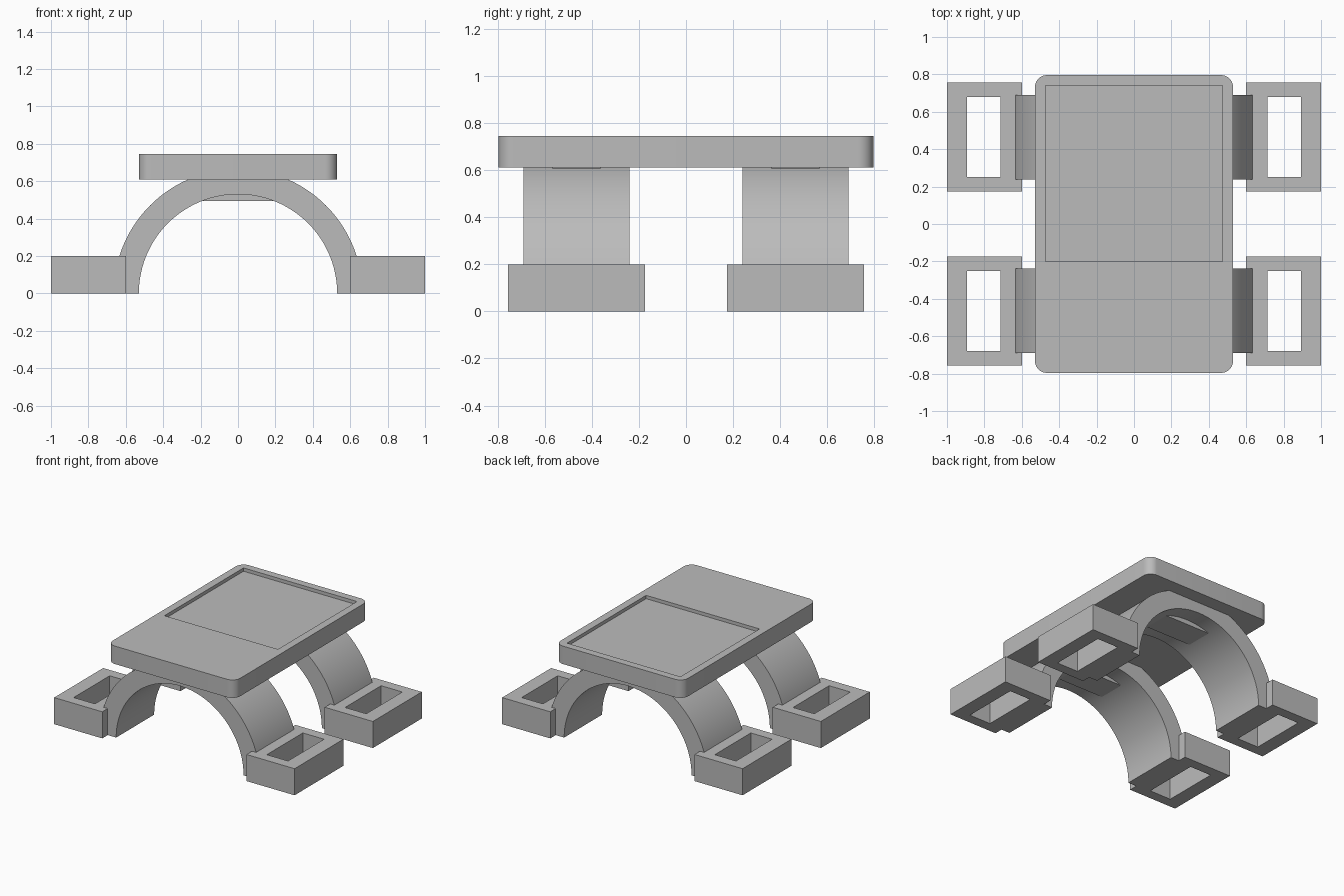
import bpy, bmesh
from math import sin, cos, pi, radians
from mathutils import Vector

cube = bpy.data.objects.get("Cube")
if cube:
    bpy.data.objects.remove(cube, do_unlink=True)

GREY = (0.5, 0.5, 0.5, 1)
grey = bpy.data.materials.new("plain grey")
grey.use_nodes = True
grey.diffuse_color = GREY
grey.node_tree.nodes["Principled BSDF"].inputs["Base Color"].default_value = GREY


def solid(name, points, faces, depth, smooth=False):
    """Extrude flat faces along the depth vector into a closed part."""
    bm = bmesh.new()
    verts = [bm.verts.new(p) for p in points]
    base = [bm.faces.new([verts[i] for i in f]) for f in faces]
    top = bmesh.ops.extrude_face_region(bm, geom=base, use_keep_orig=True)["geom"]
    moved = [v for v in top if isinstance(v, bmesh.types.BMVert)]
    bmesh.ops.translate(bm, verts=moved, vec=Vector(depth))
    bmesh.ops.recalc_face_normals(bm, faces=bm.faces)
    mesh = bpy.data.meshes.new(name)
    bm.to_mesh(mesh)
    bm.free()
    mesh.materials.append(grey)
    obj = bpy.data.objects.new(name, mesh)
    bpy.context.collection.objects.link(obj)
    if smooth:
        bpy.ops.object.select_all(action='DESELECT')
        obj.select_set(True)
        bpy.context.view_layer.objects.active = obj
        bpy.ops.object.shade_smooth_by_angle(angle=radians(30))
    return obj


def band(name, outer, inner, closed, depth, smooth=False):
    """Strip between two matching outlines, extruded."""
    n = len(outer)
    faces = [(i, (i + 1) % n, n + (i + 1) % n, n + i)
             for i in range(n if closed else n - 1)]
    return solid(name, outer + inner, faces, depth, smooth)


def rect(x0, x1, y0, y1, z):
    return [(x0, y0, z), (x1, y0, z), (x1, y1, z), (x0, y1, z)]


def box(name, x0, x1, y0, y1, z0, z1):
    return solid(name, rect(x0, x1, y0, y1, z0), [range(4)], (0, 0, z1 - z0))


def arc(radius, y, steps=72):
    return [(radius * cos(pi * i / steps), y, radius * sin(pi * i / steps))
            for i in range(steps + 1)]


# Top plate with rounded corners
HX, HY, R, BOTTOM, TOP = 0.53, 0.796, 0.065, 0.61, 0.745
outline = []
for k, (sx, sy) in enumerate([(1, 1), (-1, 1), (-1, -1), (1, -1)]):
    for i in range(13):
        a = (k + i / 12) * pi / 2
        outline.append((sx * (HX - R) + R * cos(a), sy * (HY - R) + R * sin(a), BOTTOM))
plate = solid("top_plate", outline, [range(len(outline))], (0, 0, TOP - BOTTOM))

# Shallow recess in the plate
cutter = box("recess_cutter", -0.472, 0.472, -0.2, 0.74, TOP - 0.025, TOP + 0.1)
cutter.hide_render = True
mod = plate.modifiers.new("recess", 'BOOLEAN')
mod.operation = 'DIFFERENCE'
mod.object = cutter
bpy.ops.object.select_all(action='DESELECT')
plate.select_set(True)
bpy.context.view_layer.objects.active = plate
bpy.ops.object.modifier_apply(modifier=mod.name)
bpy.data.objects.remove(cutter, do_unlink=True)
bpy.ops.object.shade_smooth_by_angle(angle=radians(30))

# Arches, mounting bars and hollow feet
for row, yc in (("front", -0.465), ("back", 0.465)):
    y0 = yc - 0.226
    band(row + "_arch", arc(0.665, y0), arc(0.53, y0), False, (0, 0.452, 0), True)
    box(row + "_mounting_bar", -0.27, 0.27, yc - 0.102, yc + 0.102, 0.495, 0.64)
    for side, s in (("left", 1), ("right", -1)):
        band(f"{row}_{side}_foot",
             rect(s * 0.6, s * 1.0, yc - 0.291, yc + 0.291, 0),
             rect(s * 0.715, s * 0.892, yc - 0.214, yc + 0.214, 0),
             True, (0, 0, 0.2))
